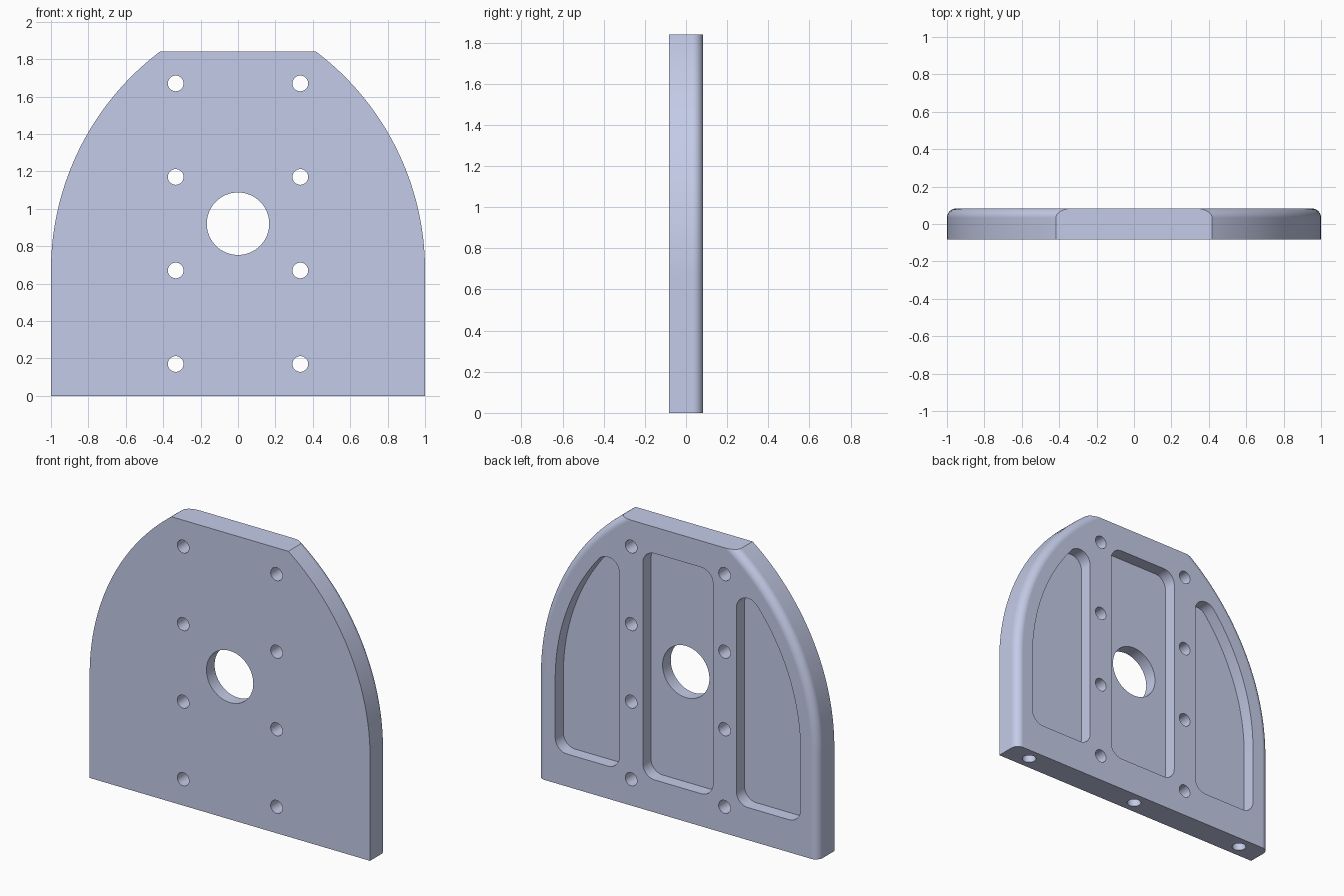
import bpy, bmesh
from math import pi, sin, cos, asin, acos, sqrt

if "Cube" in bpy.data.objects:
    bpy.data.objects.remove(bpy.data.objects["Cube"])

HALF_W, HEIGHT, HALF_T = 1.0, 1.84, 0.083
SHOULDER = 0.67              # height where the straight sides turn into arcs
ARC_R = 1.466                # radius of the side arcs
ARC_X = HALF_W - ARC_R       # arc centre for the +x side
FILLET = 0.05
CORNER = 0.083               # pocket corner radius
POCKET_BOTTOM, POCKET_TOP = 0.21, 1.67
BOLT_R = 0.042

steel = bpy.data.materials.new("pale blue grey")
colour = (0.59, 0.64, 0.855, 1)
steel.diffuse_color = colour
steel.use_nodes = True
steel.node_tree.nodes["Principled BSDF"].inputs["Base Color"].default_value = colour


def arc(cx, cz, r, a0, a1, n):
    return [(cx + r * cos(a0 + (a1 - a0) * i / n), cz + r * sin(a0 + (a1 - a0) * i / n))
            for i in range(n + 1)]


def mirrored(points):
    return [(-x, z) for x, z in reversed(points)]


def loft(name, rings):
    """Solid through matching rings of (x, z) outlines, given as (y, outline)."""
    bm = bmesh.new()
    loops = [[bm.verts.new((x, y, z)) for x, z in pts] for y, pts in rings]
    for a, b in zip(loops, loops[1:]):
        for i in range(len(a)):
            j = (i + 1) % len(a)
            bm.faces.new((a[i], a[j], b[j], b[i]))
    bm.faces.new(loops[0])
    bm.faces.new(loops[-1])
    bmesh.ops.recalc_face_normals(bm, faces=bm.faces)
    mesh = bpy.data.meshes.new(name)
    bm.to_mesh(mesh)
    bm.free()
    mesh.materials.append(steel)
    obj = bpy.data.objects.new(name, mesh)
    bpy.context.collection.objects.link(obj)
    return obj


def outline(inset):
    """Plate outline with its sides, not its top or bottom, moved inwards."""
    r = ARC_R - inset
    side = [(HALF_W - inset, 0)]
    side += arc(ARC_X, SHOULDER, r, 0, asin((HEIGHT - SHOULDER) / r), 56)
    return side + mirrored(side)


# Plate with rounded back edges
rings = [(-HALF_T, outline(0))]
for i in range(11):
    a = pi / 2 * i / 10
    rings.append((HALF_T - FILLET + FILLET * sin(a), outline(FILLET * (1 - cos(a)))))
plate = loft("mounting_plate", rings)

cutters = []


def prism(name, points, y0, y1):
    cutters.append(loft(name, [(y0, points), (y1, points)]))


# Central pocket with rounded corners
cx, lo, hi = 0.25 - CORNER, POCKET_BOTTOM + CORNER, POCKET_TOP - CORNER
right_half = arc(cx, lo, CORNER, -pi / 2, 0, 10) + arc(cx, hi, CORNER, 0, pi / 2, 10)
prism("centre_pocket", right_half + mirrored(right_half), 0, 0.2)

# Side pockets following the outer arcs
wall = 0.125
pocket_r = ARC_R - wall
inner = 0.417 + CORNER
tip_angle = acos((inner - ARC_X) / (pocket_r - CORNER))
tip_z = SHOULDER + (pocket_r - CORNER) * sin(tip_angle)
side = arc(inner, lo, CORNER, pi, 1.5 * pi, 10)
side += arc(HALF_W - wall - CORNER, lo, CORNER, -pi / 2, 0, 10)
side += arc(ARC_X, SHOULDER, pocket_r, 0, tip_angle, 36)
side += arc(inner, tip_z, CORNER, tip_angle, pi, 12)[1:]
prism("left_pocket", side, 0, 0.2)
prism("right_pocket", mirrored(side), 0, 0.2)

# Centre bore and two columns of bolt holes
prism("centre_bore", arc(0, 0.92, 0.167, 0, 2 * pi, 64)[:-1], -0.2, 0.2)
for x in (-0.333, 0.333):
    for row in range(4):
        prism("bolt_hole", arc(x, 0.17 + 0.5 * row, BOLT_R, 0, 2 * pi, 32)[:-1], -0.2, 0.2)

# Blind holes in the bottom edge
for x in (-0.833, 0, 0.833):
    bpy.ops.mesh.primitive_cylinder_add(vertices=32, radius=BOLT_R, depth=0.334,
                                        location=(x, 0, 0))
    cutters.append(bpy.context.object)
    cutters[-1].data.materials.append(steel)

# Cut everything and drop the cutters
bpy.ops.object.select_all(action='DESELECT')
bpy.context.view_layer.objects.active = plate
plate.select_set(True)
for cutter in cutters:
    cutter.hide_render = True
    mod = plate.modifiers.new("cut", 'BOOLEAN')
    mod.operation = 'DIFFERENCE'
    mod.solver = 'EXACT'
    mod.object = cutter
    bpy.ops.object.modifier_apply(modifier=mod.name)
    bpy.data.objects.remove(cutter)

# Smooth curves, crisp edges, level flats
bpy.ops.object.shade_smooth_by_angle(angle=0.5)
plate.modifiers.new("level_flats", 'WEIGHTED_NORMAL').keep_sharp = True
